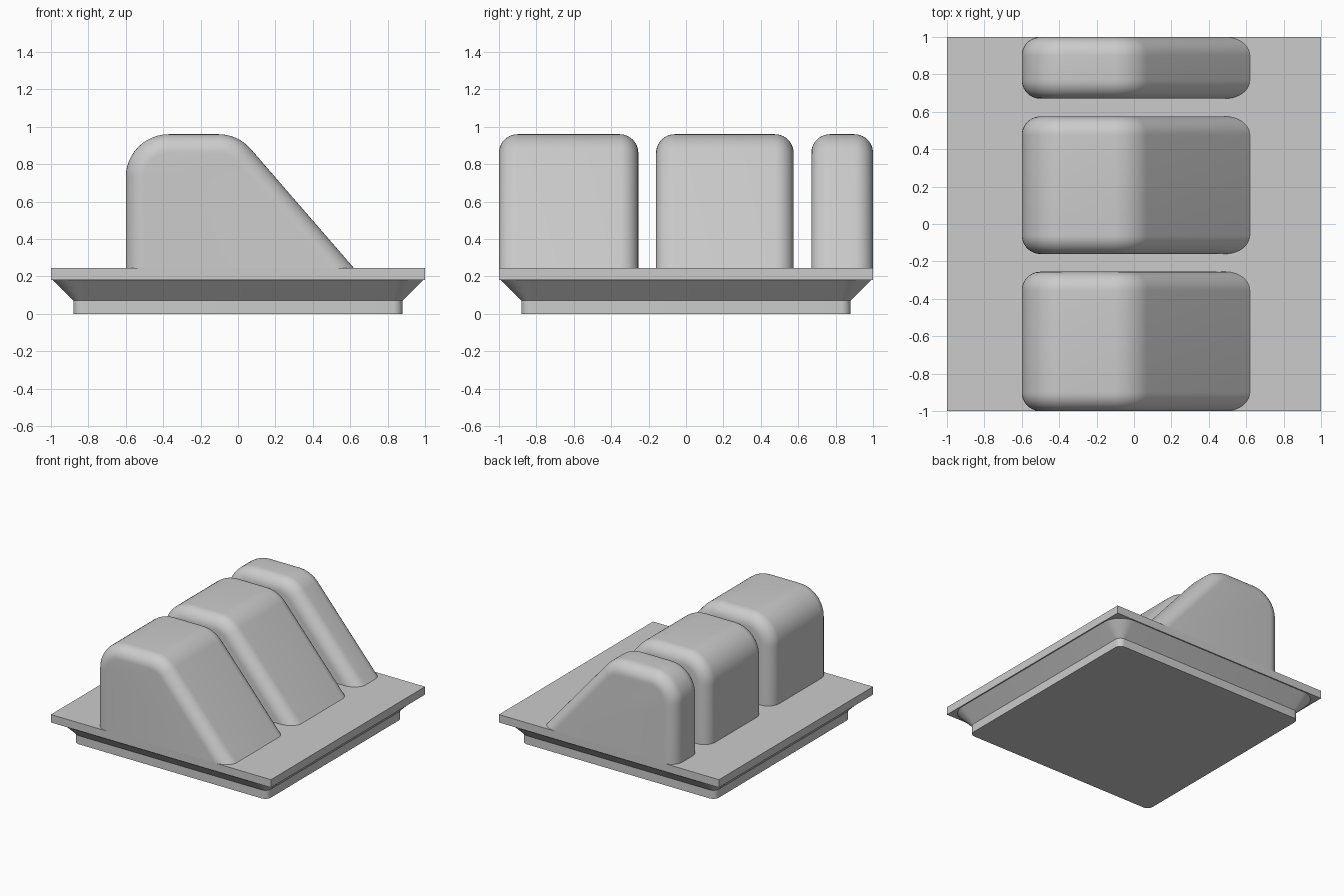
import bpy
import bmesh
from math import pi, sin, cos, radians, atan2

cube = bpy.data.objects.get("Cube")
if cube:
    bpy.data.objects.remove(cube, do_unlink=True)

grey = bpy.data.materials.new("light grey")
grey.use_nodes = True
COLOUR = (0.6, 0.6, 0.6, 1)
grey.diffuse_color = COLOUR
grey.node_tree.nodes["Principled BSDF"].inputs["Base Color"].default_value = COLOUR

PLATE_LOW, PLATE_TOP = 0.18, 0.245


def loft(name, rings, smooth_angle=30):
    """Skin a list of equal closed rings and cap both ends."""
    bm = bmesh.new()
    loops = [[bm.verts.new(p) for p in ring] for ring in rings]
    n = len(loops[0])
    for a, b in zip(loops, loops[1:]):
        for i in range(n):
            j = (i + 1) % n
            bm.faces.new((a[i], a[j], b[j], b[i]))
    bm.faces.new(loops[0])
    bm.faces.new(loops[-1])
    bmesh.ops.recalc_face_normals(bm, faces=bm.faces)
    mesh = bpy.data.meshes.new(name)
    bm.to_mesh(mesh)
    bm.free()
    mesh.materials.append(grey)
    obj = bpy.data.objects.new(name, mesh)
    bpy.context.collection.objects.link(obj)
    bpy.ops.object.select_all(action='DESELECT')
    obj.select_set(True)
    bpy.context.view_layer.objects.active = obj
    bpy.ops.object.shade_smooth_by_angle(angle=radians(smooth_angle))
    return obj


def rounded_square(half, radius, z, steps=10):
    c = half - radius
    ring = []
    for k, (sx, sy) in enumerate(((1, 1), (-1, 1), (-1, -1), (1, -1))):
        for i in range(steps + 1):
            a = pi / 2 * (k + i / steps)
            ring.append((sx * c + radius * cos(a), sy * c + radius * sin(a), z))
    return ring


def block_profile(inset, y, steps=12):
    """Upright back, flat top and sloping face, shrunk by the inset."""
    r = 0.23 - inset
    zc, x_back, x_front = 0.73, -0.37, -0.105
    tilt = radians(40.9)
    foot = x_front + (r + sin(tilt) * (zc - PLATE_TOP)) / cos(tilt)
    ring = [(x_back - r, y, PLATE_TOP)]
    for x, start, end in ((x_back, pi, pi / 2), (x_front, pi / 2, tilt)):
        for i in range(steps + 1):
            a = start + (end - start) * i / steps
            ring.append((x + r * cos(a), y, zc + r * sin(a)))
    ring.append((foot, y, PLATE_TOP))
    return ring


def rounded_block(name, y0, y1, fillet=0.1, steps=10):
    curve = [(fillet * (1 - sin(pi / 2 * i / steps)),
              fillet * (1 - cos(pi / 2 * i / steps))) for i in range(steps + 1)]
    rings = [block_profile(inset, y0 + depth) for inset, depth in curve]
    rings += [block_profile(inset, y1 - depth) for inset, depth in reversed(curve)]
    return loft(name, rings)


# Base: short upright foot
loft("base_foot", [rounded_square(0.88, 0.05, 0), rounded_square(0.88, 0.05, 0.07)])
# Flared collar under the plate
loft("base_flare", [rounded_square(0.88, 0.05, 0.07),
                    rounded_square(0.99, 0.16, PLATE_LOW)])
# Square top plate
loft("top_plate", [[(-1, -1, z), (1, -1, z), (1, 1, z), (-1, 1, z)]
                   for z in (PLATE_LOW, PLATE_TOP)])

# Three sloping blocks, front to back
for name, y0, y1 in (("front_block", -1, -0.255),
                     ("middle_block", -0.16, 0.575),
                     ("rear_block", 0.67, 1)):
    rounded_block(name, y0, y1)
